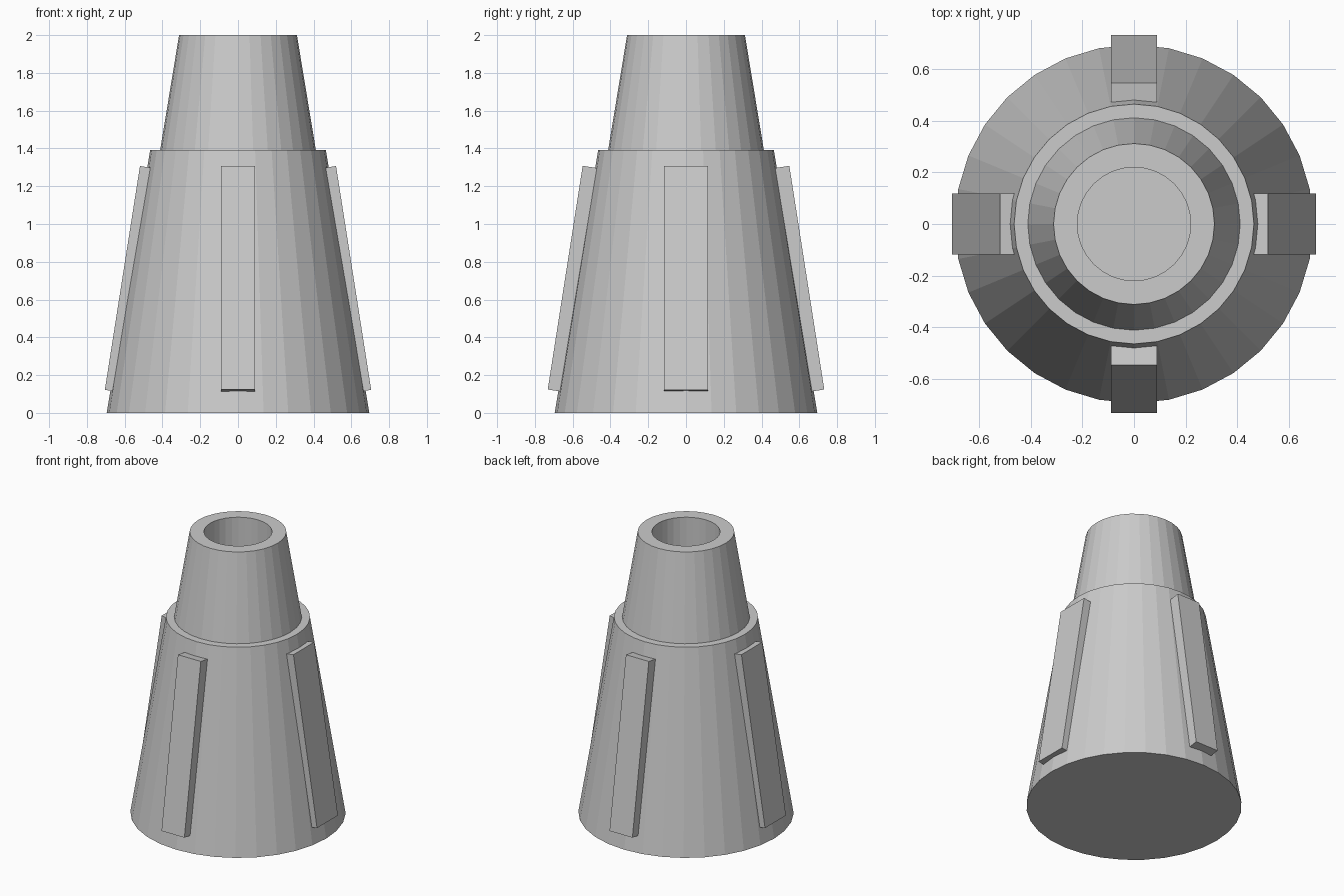
import bpy, bmesh, math
from mathutils import Matrix, Vector

if "Cube" in bpy.data.objects:
    bpy.data.objects.remove(bpy.data.objects["Cube"])

SEGMENTS = 32


def add_object(name, bm):
    bmesh.ops.recalc_face_normals(bm, faces=bm.faces)
    mesh = bpy.data.meshes.new(name)
    bm.to_mesh(mesh)
    bm.free()
    obj = bpy.data.objects.new(name, mesh)
    bpy.context.collection.objects.link(obj)
    return obj


def lathe(name, profile):
    """Revolve (radius, z) points and cap both ends."""
    bm = bmesh.new()
    rings = []
    for r, z in profile:
        rings.append([bm.verts.new((r * math.cos(a), r * math.sin(a), z))
                      for a in (2 * math.pi * i / SEGMENTS for i in range(SEGMENTS))])
    for lower, upper in zip(rings, rings[1:]):
        for i in range(SEGMENTS):
            j = (i + 1) % SEGMENTS
            bm.faces.new((lower[i], lower[j], upper[j], upper[i]))
    bm.faces.new(rings[0])
    bm.faces.new(rings[-1])
    return add_object(name, bm)


def rib(name, top, bottom, width, thickness, turn):
    """Box leaning with the cone; top and bottom are its outer edge (radius, z)."""
    t, b = Vector((top[0], 0, top[1])), Vector((bottom[0], 0, bottom[1]))
    along = (t - b).normalized()
    lean = math.atan2(-along.x, along.z)
    outward = Vector((along.z, 0, -along.x))
    centre = (t + b) / 2 - outward * thickness / 2
    bm = bmesh.new()
    bmesh.ops.create_cube(bm, size=1, matrix=(
        Matrix.Rotation(turn, 4, 'Z') @ Matrix.Translation(centre)
        @ Matrix.Rotation(-lean, 4, 'Y')
        @ Matrix.Diagonal((thickness, width, (t - b).length, 1))))
    return add_object(name, bm)


# Tapered body with a stepped neck and a round bore
lathe("tapered_body", [(0.695, 0), (0.465, 1.393), (0.412, 1.393),
                       (0.312, 2.0), (0.22, 2.0), (0.22, 1.393)])

# Wide ribs left and right, narrow ribs front and back
for i, side in enumerate(("right", "back", "left", "front")):
    if i % 2 == 0:
        rib(side + "_rib", (0.519, 1.307), (0.705, 0.122), 0.235, 0.10, i * math.pi / 2)
    else:
        rib(side + "_rib", (0.547, 1.308), (0.732, 0.124), 0.18, 0.14, i * math.pi / 2)
